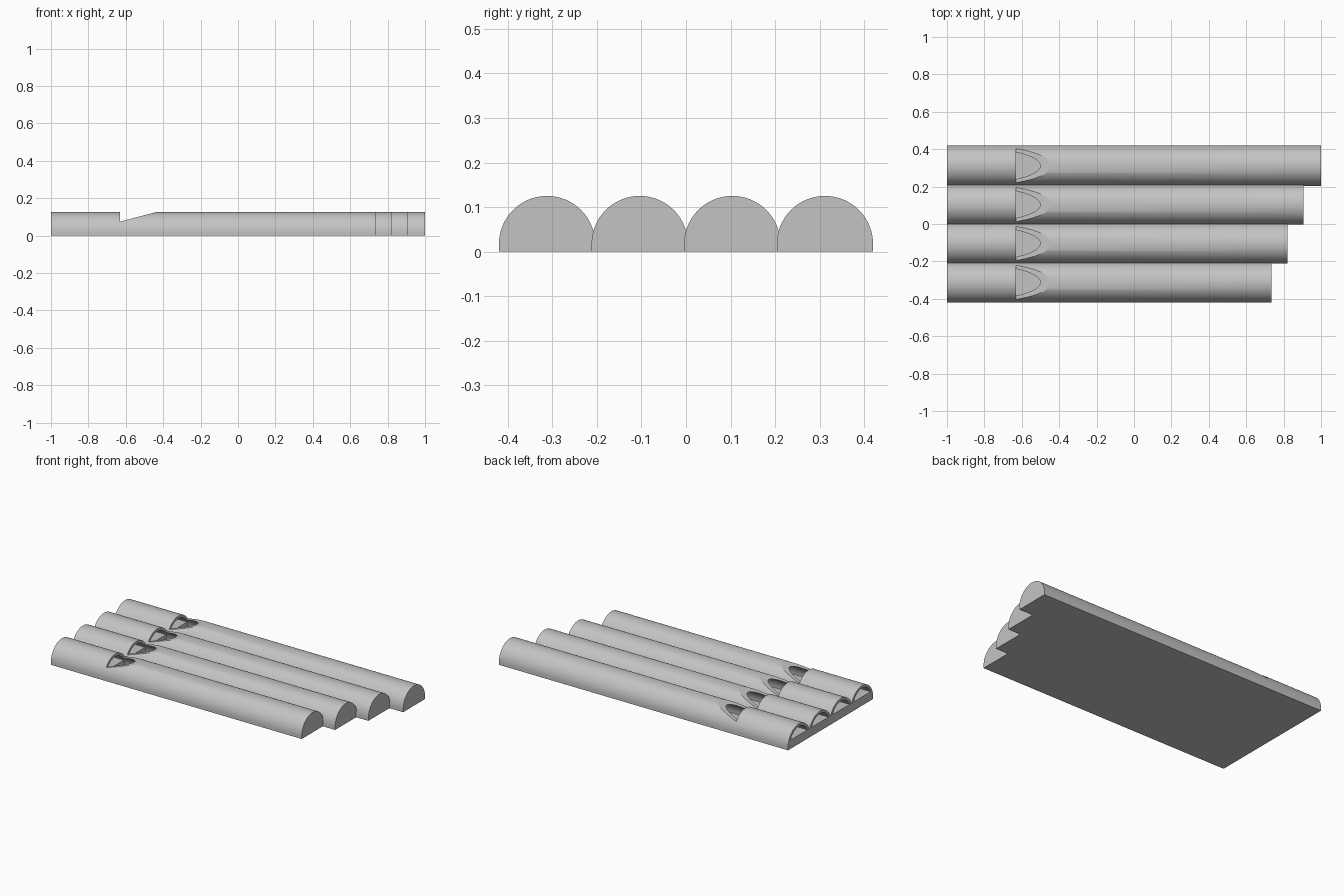
import bpy
import bmesh
import math

if "Cube" in bpy.data.objects:
    bpy.data.objects.remove(bpy.data.objects["Cube"])

PITCH = 0.208                      # spacing between pipes
OUTER, INNER = 0.108, 0.092        # pipe and bore radii
AXIS_Z = 0.017                     # height of the pipe axis
LIP_X = -0.63                      # where the sound hole starts
BLOCK_TOP = 0.055
END_WALL = 0.016
PIPE_ENDS = (0.735, 0.82, 0.905, 1.0)

grey = bpy.data.materials.new("light_grey")
grey.use_nodes = True
grey.diffuse_color = (0.55, 0.55, 0.55, 1)
grey.node_tree.nodes["Principled BSDF"].inputs["Base Color"].default_value = (0.55, 0.55, 0.55, 1)


def arch(radius, y, start=0.0, steps=48):
    """Arc of (y, z) points over the top of a pipe, from angle start."""
    span = math.pi - 2 * start
    return [(y + radius * math.cos(start + span * i / steps),
             AXIS_Z + radius * math.sin(start + span * i / steps)) for i in range(steps + 1)]


def prism(name, points, offset):
    """Solid made by sweeping a closed outline of 3D points along an offset."""
    bm = bmesh.new()
    face = bm.faces.new([bm.verts.new(p) for p in points])
    swept = bmesh.ops.extrude_face_region(bm, geom=[face])["geom"]
    bmesh.ops.translate(bm, vec=offset, verts=[v for v in swept if isinstance(v, bmesh.types.BMVert)])
    bmesh.ops.recalc_face_normals(bm, faces=bm.faces)
    mesh = bpy.data.meshes.new(name)
    bm.to_mesh(mesh)
    bm.free()
    mesh.materials.append(grey)
    obj = bpy.data.objects.new(name, mesh)
    bpy.context.collection.objects.link(obj)
    return obj


def along_x(name, profile, x0, x1):
    return prism(name, [(x0, y, z) for y, z in profile], (x1 - x0, 0, 0))


def activate(obj):
    bpy.ops.object.select_all(action='DESELECT')
    obj.select_set(True)
    bpy.context.view_layer.objects.active = obj


def carve(obj, cutter):
    activate(obj)
    mod = obj.modifiers.new("carve", 'BOOLEAN')
    mod.operation = 'DIFFERENCE'
    mod.solver = 'EXACT'
    mod.object = cutter
    bpy.ops.object.modifier_apply(modifier=mod.name)
    bpy.data.objects.remove(cutter)


for i, end in enumerate(PIPE_ENDS):
    y = (i - 1.5) * PITCH

    # Pipe: half round with short straight sides and a flat base
    outline = [(y + OUTER, 0)] + arch(OUTER, y) + [(y - OUTER, 0)]
    pipe = along_x(f"pipe_{i + 1}", outline, -1, end)

    # Bore: open at the mouth, closed at the far end
    carve(pipe, along_x("bore_cutter", arch(INNER, y), -1.1, end - END_WALL))

    # Sound hole: upright face and a ramp rising to the top of the pipe
    wedge = [(LIP_X, 0.075), (-0.402, 0.135), (-0.402, 0.2), (LIP_X, 0.2)]
    carve(pipe, prism("notch_cutter", [(x, y - 0.15, z) for x, z in wedge], (0, 0.3, 0)))
    activate(pipe)
    bpy.ops.object.shade_smooth_by_angle(angle=math.radians(25))

    # Mouth block: fills the lower bore and leaves the air slot above it
    radius = INNER + 0.002
    rise = math.asin((BLOCK_TOP - AXIS_Z) / radius)
    half = [(radius * math.cos(rise * k / 8), AXIS_Z + radius * math.sin(rise * k / 8)) for k in range(9)]
    section = [(y + h, z) for h, z in half] + [(y - h, z) for h, z in reversed(half)]
    section = [(y + radius, 0.01)] + section + [(y - radius, 0.01)]
    along_x(f"mouth_block_{i + 1}", section, -1, LIP_X)
